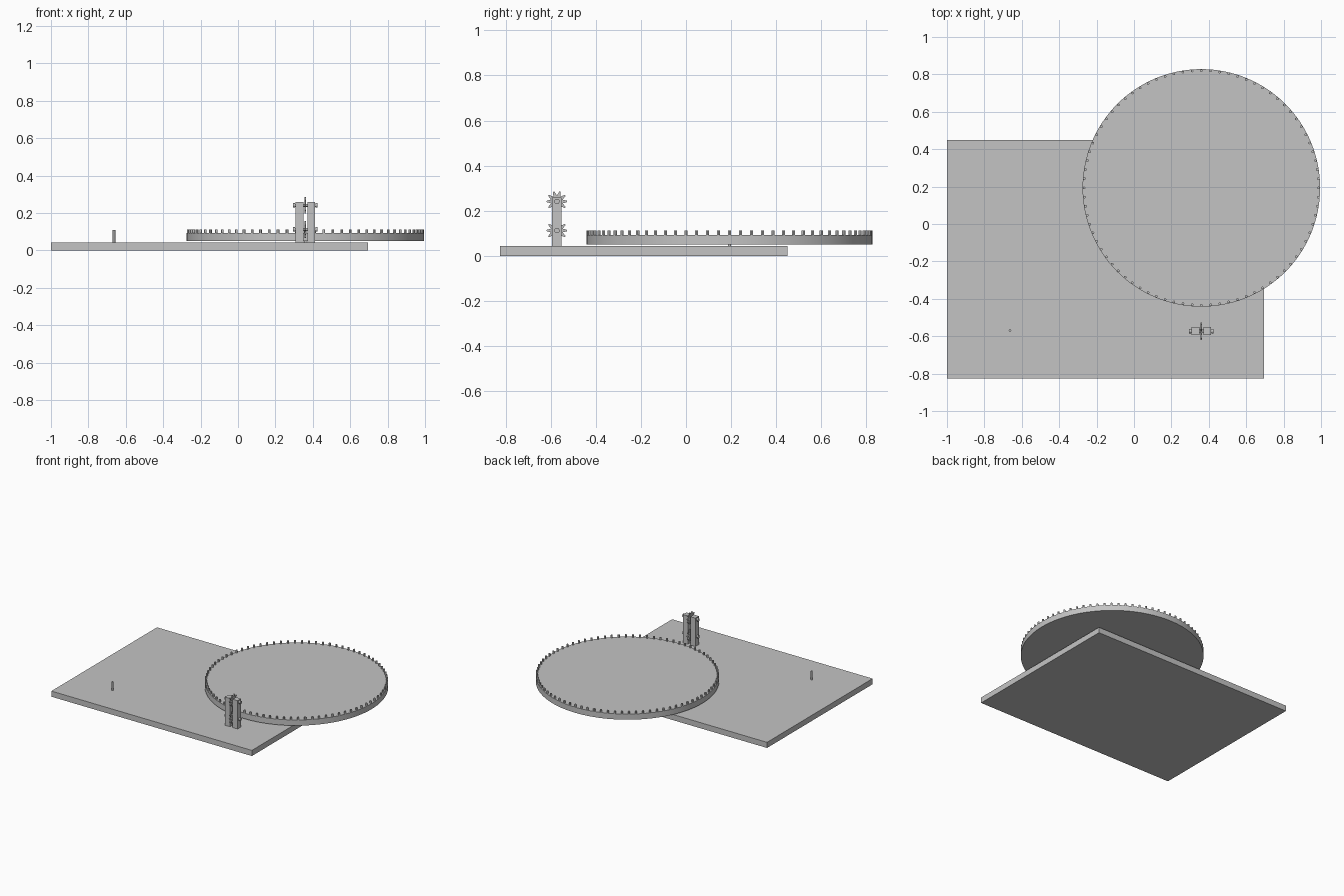
import bpy, bmesh
from math import pi, cos, sin
from mathutils import Matrix

cube = bpy.data.objects.get("Cube")
if cube:
    bpy.data.objects.remove(cube, do_unlink=True)

grey = bpy.data.materials.new("plain grey")
grey.use_nodes = True
colour = (0.55, 0.55, 0.55, 1)
grey.diffuse_color = colour
grey.node_tree.nodes["Principled BSDF"].inputs["Base Color"].default_value = colour


def finish(name, bm, smooth=False):
    bmesh.ops.recalc_face_normals(bm, faces=bm.faces)
    mesh = bpy.data.meshes.new(name)
    bm.to_mesh(mesh)
    bm.free()
    mesh.materials.append(grey)
    obj = bpy.data.objects.new(name, mesh)
    bpy.context.collection.objects.link(obj)
    if smooth:
        bpy.ops.object.select_all(action='DESELECT')
        obj.select_set(True)
        bpy.context.view_layer.objects.active = obj
        bpy.ops.object.shade_smooth_by_angle(angle=pi / 6)
    return obj


def box(name, x, y, z):
    """Box from three (low, high) ranges."""
    bm = bmesh.new()
    size = [b - a for a, b in (x, y, z)]
    mid = [(a + b) / 2 for a, b in (x, y, z)]
    bmesh.ops.create_cube(bm, size=1, matrix=Matrix.Translation(mid) @ Matrix.Diagonal((*size, 1)))
    return finish(name, bm)


def cylinder(name, centre, radius, length, axis='Z', sides=24):
    bm = bmesh.new()
    turn = Matrix.Rotation(pi / 2, 4, 'Y') if axis == 'X' else Matrix.Identity(4)
    bmesh.ops.create_cone(bm, cap_ends=True, segments=sides, radius1=radius, radius2=radius,
                          depth=length, matrix=Matrix.Translation(centre) @ turn)
    return finish(name, bm, True)


def gear(name, centre, teeth=10, root=0.029, tip=0.046, thick=0.008):
    """Thin toothed wheel standing across the x axis."""
    bm = bmesh.new()
    step = 2 * pi / teeth
    ring = []
    for i in range(teeth):
        for offset, r in ((-0.42, root), (-0.1, tip), (0.1, tip), (0.42, root)):
            a = (i + offset) * step
            ring.append(bm.verts.new((-thick / 2, r * cos(a), r * sin(a))))
    face = bm.faces.new(ring)
    new = bmesh.ops.extrude_face_region(bm, geom=[face])["geom"]
    moved = [v for v in new if isinstance(v, bmesh.types.BMVert)]
    bmesh.ops.translate(bm, verts=moved, vec=(thick, 0, 0))
    bmesh.ops.translate(bm, verts=bm.verts, vec=centre)
    return finish(name, bm)


# Base board and the upright pin on it
box("base_board", (-1, 0.695), (-0.825, 0.45), (0, 0.043))
cylinder("upright_pin", (-0.663, -0.57, 0.073), 0.007, 0.07, sides=16)

# Turntable with its centre pin
cx, cy, radius = 0.36, 0.193, 0.635
cylinder("turntable_disc", (cx, cy, 0.0715), radius, 0.043, sides=128)
cylinder("centre_pin", (cx, cy, 0.047), 0.007, 0.095, sides=16)

# Ring of small pegs on the rim
bm = bmesh.new()
pegs = 80
for i in range(pegs):
    a = 2 * pi * i / pegs
    spot = (cx + 0.627 * cos(a), cy + 0.627 * sin(a), 0.1)
    bmesh.ops.create_cone(bm, cap_ends=True, segments=12, radius1=0.007, radius2=0.007,
                          depth=0.025, matrix=Matrix.Translation(spot))
finish("rim_pegs", bm, True)

# Two posts carrying a pair of gears on axles
py = -0.573
for side, sx in (("right", -1), ("left", 1)):
    px = cx + sx * 0.032
    box(side + "_post", (px - 0.021, px + 0.021), (py - 0.021, py + 0.021), (0.043, 0.259))
for level, z in (("lower", 0.112), ("upper", 0.241)):
    cylinder(level + "_axle", (cx, py, z), 0.008, 0.132, 'X')
    gear(level + "_gear", (cx, py, z))
    for side, sx in (("right", -1), ("left", 1)):
        cylinder(f"{level}_{side}_axle_cap", (cx + sx * 0.06, py, z), 0.012, 0.012, 'X')
